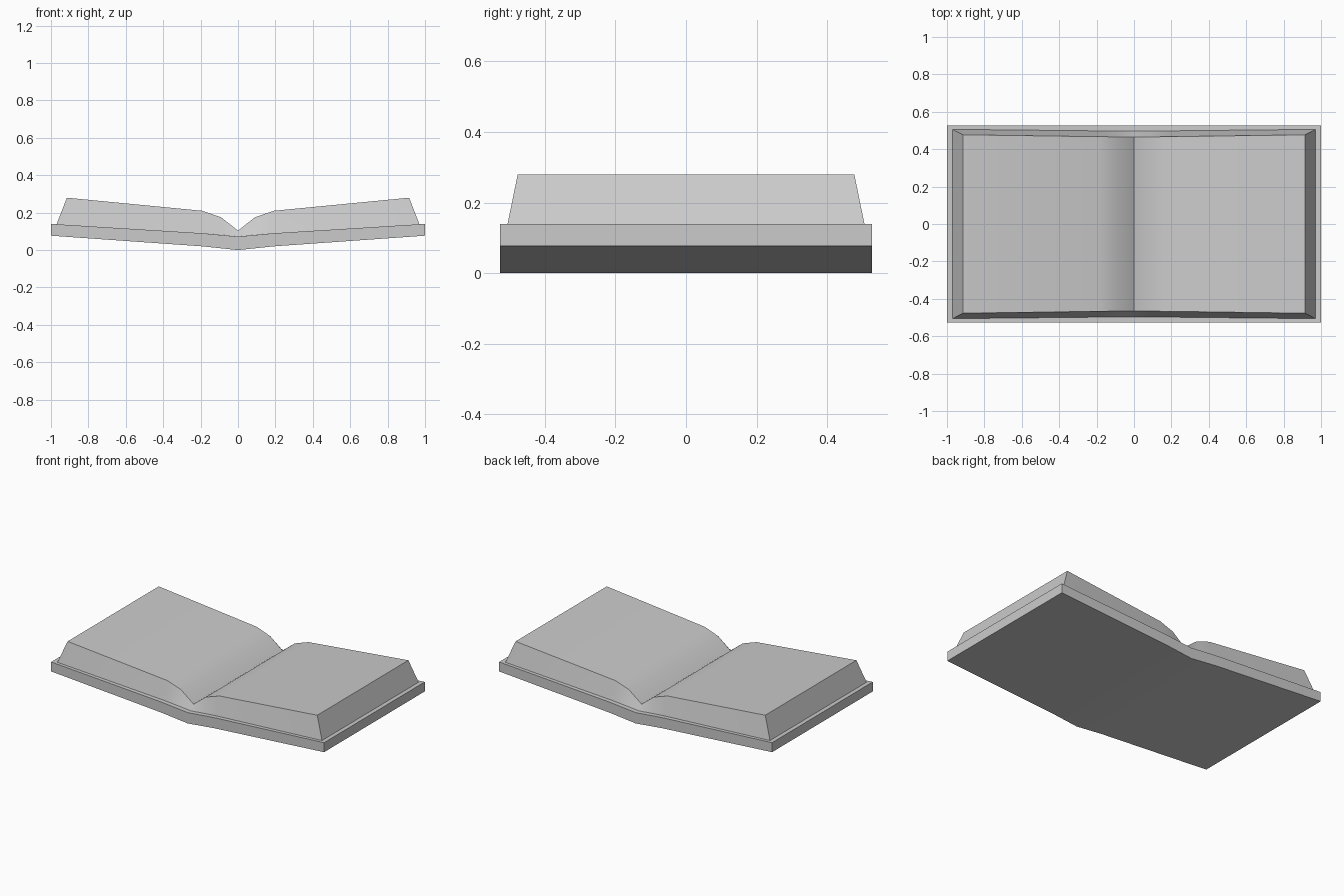
import bpy, bmesh, math

if "Cube" in bpy.data.objects:
    bpy.data.objects.remove(bpy.data.objects["Cube"])

grey = bpy.data.materials.new("paper grey")
grey.diffuse_color = (0.6, 0.6, 0.6, 1)
grey.use_nodes = True
grey.node_tree.nodes["Principled BSDF"].inputs["Base Color"].default_value = grey.diffuse_color


def mirrored(half):
    """Full left-to-right row from its right half, which starts at x = 0."""
    return [(-x, y, z) for x, y, z in reversed(half[1:])] + half


def loft(name, low, high, closed_base):
    """Solid between a lower and an upper row; each point is x, half depth, z."""
    bm = bmesh.new()
    rows = []
    for row in (mirrored(low), mirrored(high)):
        for side in (-1, 1):
            rows.append([bm.verts.new((x, side * y, z)) for x, y, z in row])
    lf, lb, hf, hb = rows
    for i in range(len(lf) - 1):
        j = i + 1
        bm.faces.new((hf[i], hf[j], hb[j], hb[i]))
        bm.faces.new((lf[i], lf[j], hf[j], hf[i]))
        bm.faces.new((lb[j], lb[i], hb[i], hb[j]))
        if closed_base:
            bm.faces.new((lb[i], lb[j], lf[j], lf[i]))
    bm.faces.new((lb[0], lf[0], hf[0], hb[0]))
    bm.faces.new((lf[-1], lb[-1], hb[-1], hf[-1]))
    bmesh.ops.recalc_face_normals(bm, faces=bm.faces)
    mesh = bpy.data.meshes.new(name)
    bm.to_mesh(mesh)
    bm.free()
    mesh.materials.append(grey)
    obj = bpy.data.objects.new(name, mesh)
    bpy.context.collection.objects.link(obj)
    bpy.ops.object.select_all(action='DESELECT')
    obj.select_set(True)
    bpy.context.view_layer.objects.active = obj
    bpy.ops.object.shade_smooth_by_angle(angle=math.radians(30))
    return obj


# Bent cover board
D = 0.527
loft("cover",
     [(0, D, 0), (0.19, D, 0.02), (1, D, 0.077)],
     [(0, D, 0.072), (0.19, D, 0.09), (1, D, 0.14)], True)

# Open page block with sloping sides and a centre valley
loft("pages",
     [(0, 0.496, 0.072), (0.09, 0.497, 0.081), (0.19, 0.498, 0.09), (0.97, 0.506, 0.138)],
     [(0, 0.465, 0.104), (0.09, 0.466, 0.175), (0.19, 0.467, 0.21), (0.915, 0.477, 0.28)], False)
